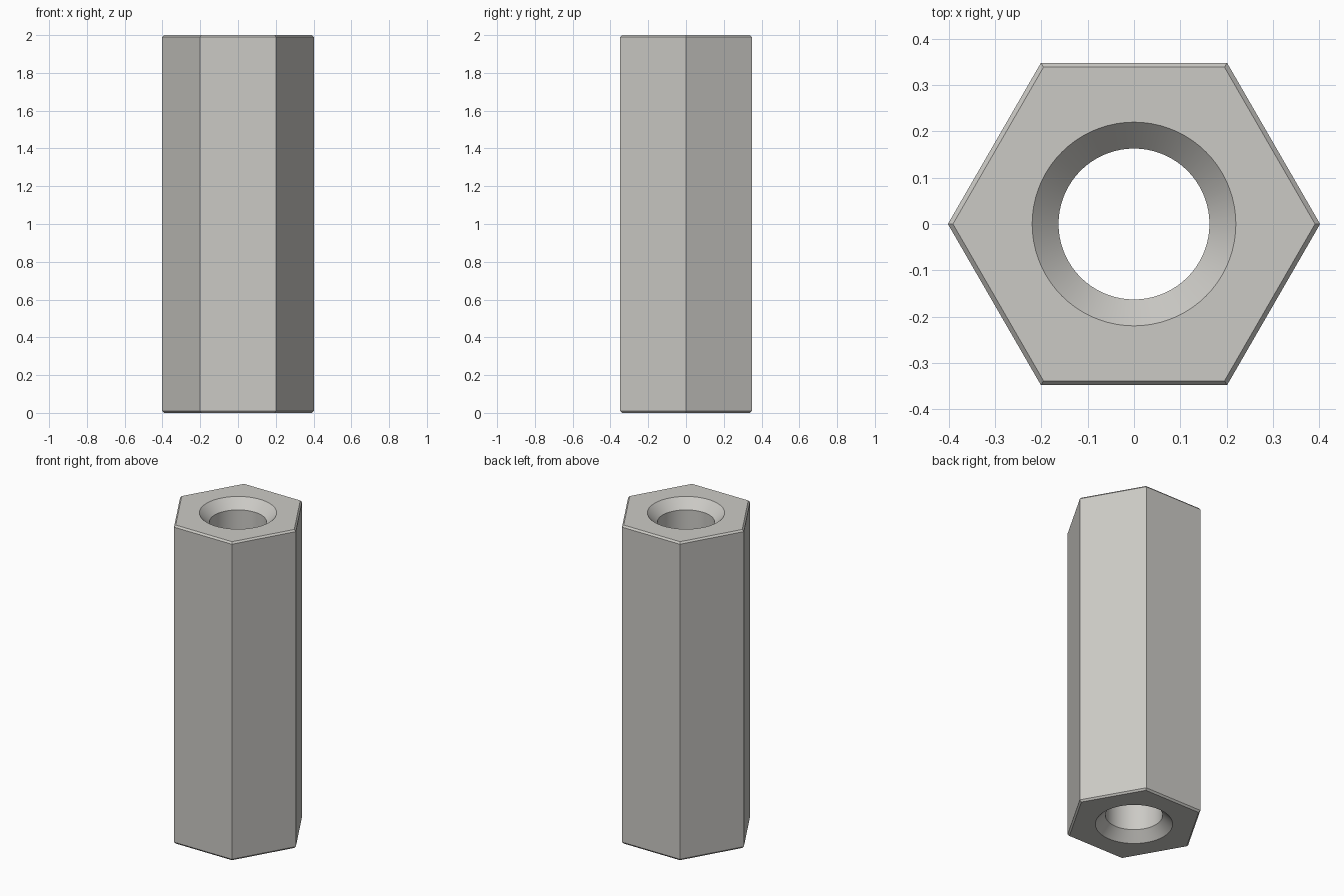
import bpy
import bmesh
import math

if "Cube" in bpy.data.objects:
    bpy.data.objects.remove(bpy.data.objects["Cube"], do_unlink=True)

HEIGHT = 2.0
HEX_RADIUS, CHAMFER = 0.402, 0.011
BORE_RADIUS, SINK_RADIUS, SINK_DEPTH = 0.163, 0.22, 0.058
BORE_SIDES = 72

bm = bmesh.new()


def ring(sides, radius, z):
    """Closed ring of vertices around the z axis."""
    step = math.tau / sides
    return [bm.verts.new((radius * math.cos(i * step), radius * math.sin(i * step), z))
            for i in range(sides)]


def wall(sides, profile):
    """Skin rings along a (radius, z) profile; return the two end rings."""
    rings = [ring(sides, r, z) for r, z in profile]
    for low, high in zip(rings, rings[1:]):
        for i in range(sides):
            j = (i + 1) % sides
            bm.faces.new((low[i], low[j], high[j], high[i]))
    return rings[0], rings[-1]


def loop_edges(loop):
    return [bm.edges.get((a, b)) for a, b in zip(loop, loop[1:] + loop[:1])]


# Hexagonal outside with chamfered ends
small_hex = HEX_RADIUS - CHAMFER
outer_ends = wall(6, [(small_hex, 0), (HEX_RADIUS, CHAMFER),
                      (HEX_RADIUS, HEIGHT - CHAMFER), (small_hex, HEIGHT)])

# Through bore with a countersink at each end
bore_ends = wall(BORE_SIDES, [(SINK_RADIUS, 0), (BORE_RADIUS, SINK_DEPTH),
                              (BORE_RADIUS, HEIGHT - SINK_DEPTH), (SINK_RADIUS, HEIGHT)])

# Flat end faces between the hexagon and the bore
for outer, bore in zip(outer_ends, bore_ends):
    bmesh.ops.triangle_fill(bm, use_beauty=True, use_dissolve=False,
                            edges=loop_edges(outer) + loop_edges(bore))

bmesh.ops.recalc_face_normals(bm, faces=bm.faces[:])
mesh = bpy.data.meshes.new("hex_standoff")
bm.to_mesh(mesh)
bm.free()

# Plain grey metal
metal = bpy.data.materials.new("light_warm_grey")
metal.use_nodes = True
colour = (0.60, 0.59, 0.56, 1.0)
metal.diffuse_color = colour
metal.node_tree.nodes["Principled BSDF"].inputs["Base Color"].default_value = colour
mesh.materials.append(metal)

standoff = bpy.data.objects.new("hex_standoff", mesh)
bpy.context.collection.objects.link(standoff)
bpy.ops.object.select_all(action="DESELECT")
standoff.select_set(True)
bpy.context.view_layer.objects.active = standoff
bpy.ops.object.shade_smooth_by_angle(angle=math.radians(30))
